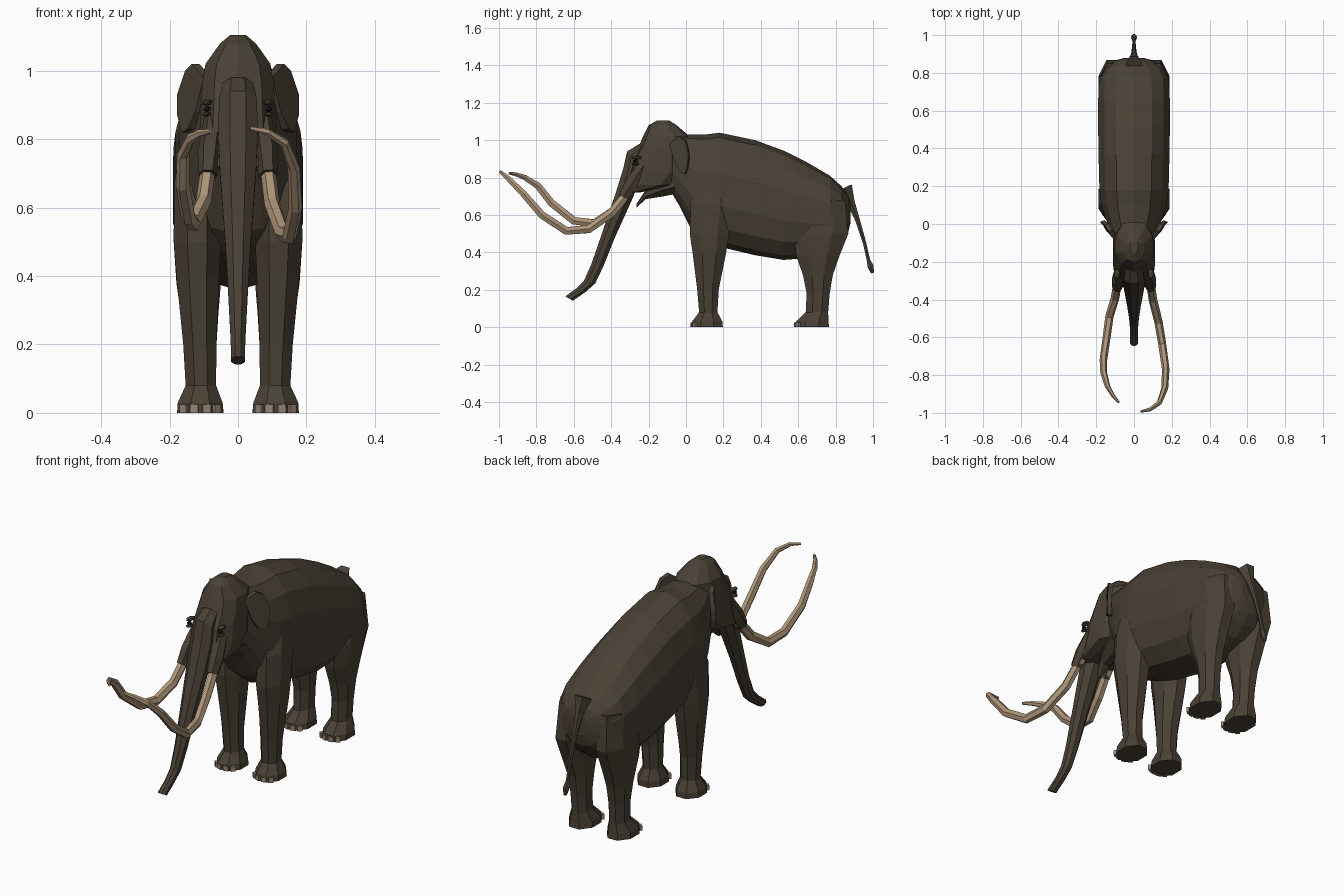
import bpy, bmesh, math
from mathutils import Vector, Matrix


def material(name, col):
    m = bpy.data.materials.new(name)
    m.diffuse_color = (*col, 1)
    return m


HIDE = material("dark brown hide", (0.068, 0.053, 0.036))
IVORY = material("ivory", (0.42, 0.30, 0.19))
NAIL = material("toenail", (0.30, 0.235, 0.17))
EYE = material("dark eye", (0.012, 0.009, 0.007))


def finish(bm, name, mat):
    bmesh.ops.recalc_face_normals(bm, faces=bm.faces)
    me = bpy.data.meshes.new(name)
    bm.to_mesh(me)
    bm.free()
    me.materials.append(mat)
    ob = bpy.data.objects.new(name, me)
    bpy.context.collection.objects.link(ob)
    return ob


def ring(c, u, v, n=8, power=2.0, offset=True):
    """Closed cross-section about c that fills the half axes u and v."""
    k = math.pi / n if offset else 0
    pts = []
    for i in range(n):
        a = 2 * math.pi * i / n + k
        p, q = math.cos(a), math.sin(a)
        pts.append([math.copysign(abs(t) ** (2 / power), t) for t in (p, q)])
    mp, mq = max(p[0] for p in pts), max(p[1] for p in pts)
    return [Vector(c) + Vector(u) * (p / mp) + Vector(v) * (q / mq) for p, q in pts]


def loft(name, rings, mat=HIDE):
    bm = bmesh.new()
    rows = [[bm.verts.new(p) for p in r] for r in rings]
    n = len(rows[0])
    for a, b in zip(rows, rows[1:]):
        for i in range(n):
            bm.faces.new((a[i], a[(i + 1) % n], b[(i + 1) % n], b[i]))
    bm.faces.new(rows[0])
    bm.faces.new(rows[-1])
    return finish(bm, name, mat)


def tube(name, pts, radii, mat, n=6):
    pts = [Vector(p) for p in pts]
    rings = []
    for i, p in enumerate(pts):
        t = pts[min(i + 1, len(pts) - 1)] - pts[max(i - 1, 0)]
        side = t.cross(Vector((1, 0, 0))).normalized()
        other = side.cross(t).normalized()
        rings.append(ring(p, other * radii[i], side * radii[i], n, 2, False))
    return loft(name, rings, mat)


def blob(name, loc, size, mat, rot=0, cube=False):
    bm = bmesh.new()
    if cube:
        bmesh.ops.create_cube(bm, size=2)
    else:
        bmesh.ops.create_icosphere(bm, subdivisions=1, radius=1)
    mtx = Matrix.Translation(loc) @ Matrix.Rotation(rot, 4, 'Z') @ Matrix.Diagonal((*size, 1))
    bmesh.ops.transform(bm, matrix=mtx, verts=bm.verts)
    return finish(bm, name, mat)


# Body: y, top, bottom, half width
body = [(-.10, 1.03, .76, .09), (-.03, 1.03, .64, .125), (.03, 1.03, .52, .15),
        (.10, 1.03, .46, .172), (.18, 1.04, .43, .183), (.37, 1.0, .385, .188),
        (.52, .945, .36, .19), (.65, .88, .37, .19), (.77, .81, .40, .185),
        (.83, .755, .45, .155), (.865, .71, .50, .10), (.88, .66, .56, .05)]
loft("body", [ring((0, y, (t + b) / 2), (w, 0, 0), (0, 0, (t - b) / 2), 14, 2.35)
              for y, t, b, w in body])

# Head: z, front y, back y, half width
head = [(1.105, -.155, -.09, .022), (1.08, -.20, -.05, .052), (1.02, -.23, .02, .095),
        (.96, -.255, .02, .105), (.90, -.295, .02, .108), (.83, -.315, .02, .112),
        (.76, -.335, -.04, .108), (.72, -.34, -.25, .09)]
loft("head", [ring((0, (f + b) / 2, z), (w, 0, 0), (0, (b - f) / 2, 0), 10, 2.3)
              for z, f, b, w in head])

# Trunk: front y, z, back y, z, half width
trunk = [(-.25, .98, -.2, .93, .045), (-.315, .94, -.24, .86, .055),
         (-.335, .85, -.25, .78, .058), (-.375, .72, -.285, .69, .053),
         (-.45, .50, -.38, .48, .037), (-.505, .34, -.44, .33, .028),
         (-.545, .25, -.485, .235, .023), (-.59, .205, -.535, .19, .021),
         (-.645, .165, -.605, .142, .021)]
loft("trunk", [ring((0, (a + c) / 2, (b + d) / 2), (w, 0, 0),
                    (0, (a - c) / 2, (b - d) / 2)) for a, b, c, d, w in trunk])

# Lower jaw: y, bottom, top, half width
jaw = [(-.265, .64, .66, .014), (-.215, .685, .735, .035),
       (-.12, .70, .82, .075), (-.02, .72, .86, .10)]
loft("lower_jaw", [ring((0, y, (b + t) / 2), (w, 0, 0), (0, 0, (t - b) / 2))
                   for y, b, t, w in jaw])

# Legs: z, front y, back y, inner x, outer x
front_leg = [(.82, .09, .21, .07, .165), (.66, .025, .25, .05, .187),
             (.50, .02, .23, .05, .188), (.40, .035, .215, .055, .18),
             (.20, .06, .175, .063, .16), (.08, .07, .168, .064, .153),
             (.03, .032, .195, .045, .176), (0, .03, .197, .042, .178)]
hind_leg = [(.68, .62, .85, .05, .175), (.50, .575, .868, .045, .188),
            (.38, .59, .82, .05, .18), (.28, .625, .785, .058, .166),
            (.18, .645, .768, .064, .156), (.08, .64, .76, .064, .153),
            (.03, .587, .762, .045, .176), (0, .582, .765, .042, .178)]
# Ear outline: x, y, z
ear = [(.10, -.09, .98), (.135, -.04, 1.02), (.155, -.005, 1.0), (.178, .012, .93),
       (.178, .008, .87), (.165, -.005, .82), (.148, -.035, .83), (.125, -.06, .88)]

for s, tag in ((1, "right"), (-1, "left")):
    for kind, rows in (("front", front_leg), ("hind", hind_leg)):
        loft(f"{tag}_{kind}_leg",
             [ring((s * (i + o) / 2, (f + b) / 2, z), ((o - i) / 2, 0, 0),
                   (0, (b - f) / 2, 0)) for z, f, b, i, o in rows])
        # Toenails around the front of the foot
        y0 = rows[-1][1]
        for k, (dx, dy) in enumerate(((-.047, .014), (-.017, .001), (.017, .001), (.047, .014))):
            blob(f"{tag}_{kind}_toenail_{k}", (s * .11 + dx, y0 + dy + .003, .0125),
                 (.012, .007, .0125), NAIL, math.radians(dx * 850), True)

    # Ear as a thin flap
    bm = bmesh.new()
    face = bm.faces.new([bm.verts.new((s * x, y, z)) for x, y, z in ear])
    ext = bmesh.ops.extrude_face_region(bm, geom=[face])
    for v in ext['geom']:
        if isinstance(v, bmesh.types.BMVert):
            v.co += Vector((-s * .022, .008, 0))
    finish(bm, f"{tag}_ear", HIDE)

    # Tusk sheath, eye, lids
    tube(f"{tag}_tusk_sheath", [(s * .07, -.23, .86), (s * .083, -.295, .76),
                                (s * .088, -.335, .695)], [.03, .035, .028], HIDE)
    blob(f"{tag}_eye", (s * .09, -.272, .888), (.012, .014, .009), EYE)
    blob(f"{tag}_brow", (s * .09, -.263, .907), (.017, .03, .011), HIDE)
    blob(f"{tag}_lower_lid", (s * .092, -.27, .873), (.014, .022, .008), HIDE)

# Tusks curve differently on each side
right = [(.085, -.30, .73), (.10, -.40, .61), (.13, -.52, .525), (.15, -.64, .515),
         (.168, -.77, .60), (.163, -.87, .715), (.135, -.945, .79), (.085, -.982, .822),
         (.035, -.993, .832)]
left = [(-.085, -.30, .73), (-.10, -.39, .62), (-.13, -.49, .555), (-.145, -.60, .57),
        (-.162, -.72, .665), (-.160, -.79, .755), (-.14, -.86, .80), (-.11, -.91, .818),
        (-.08, -.945, .823)]
thick = [.022, .023, .022, .021, .02, .018, .014, .01, .006]
tube("right_tusk", right, thick, IVORY)
tube("left_tusk", left, thick, IVORY)

# Tail with a small tuft
tube("tail", [(0, .845, .745), (0, .88, .67), (0, .915, .58), (0, .955, .45),
              (0, .975, .36), (0, .987, .325), (0, .997, .29)],
     [.045, .022, .013, .009, .009, .017, .008], HIDE)
